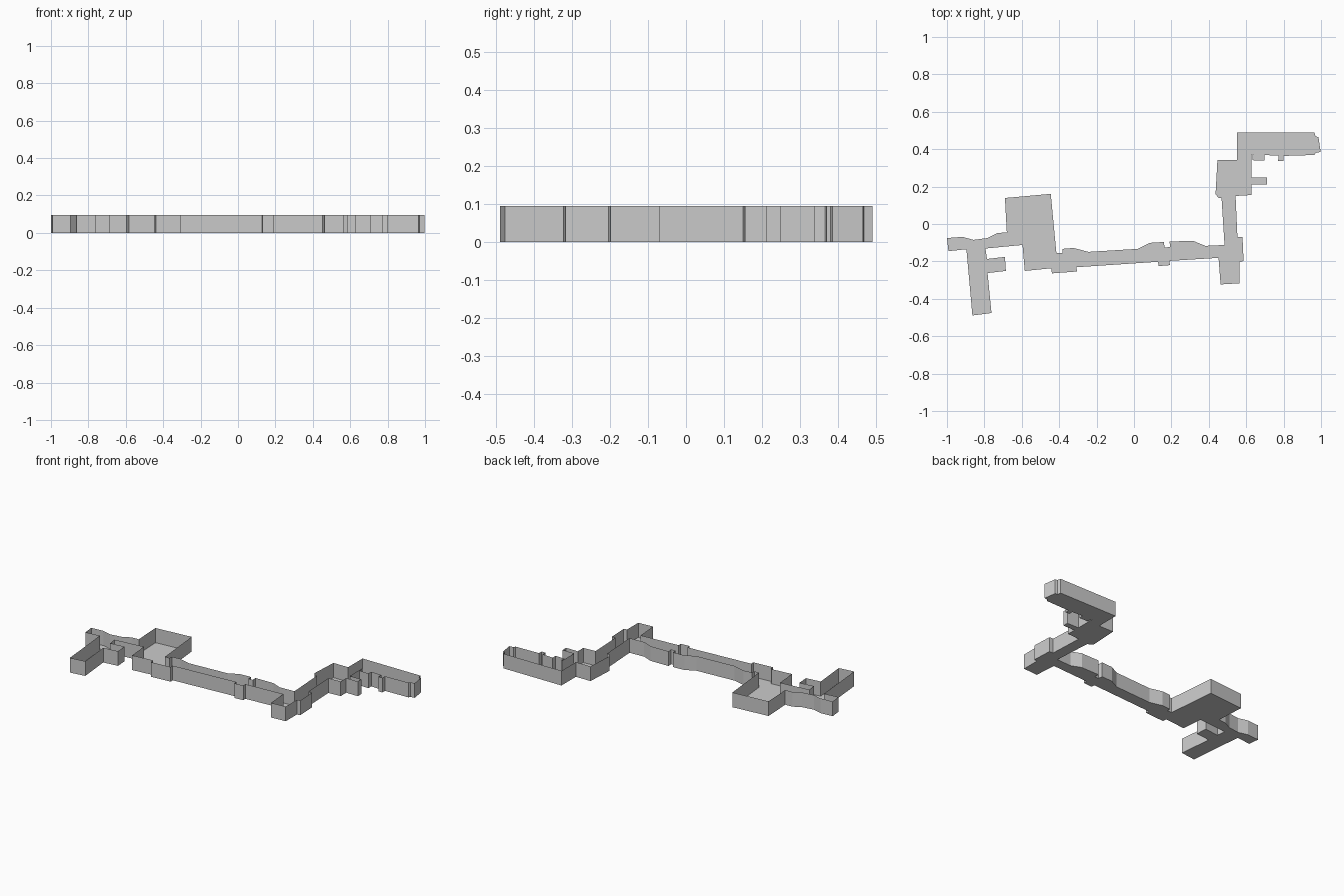
import bpy
from mathutils import Vector

if "Cube" in bpy.data.objects:
    bpy.data.objects.remove(bpy.data.objects["Cube"])

HEIGHT = 0.095
Y_SHIFT = -0.005


def bump(x1, y1, x2, y2, depth):
    """Rectangular alcove (depth > 0) or pier (depth < 0) on a wall run."""
    a, b = Vector((x1, y1)), Vector((x2, y2))
    d = (b - a).normalized()
    out = Vector((-d.y, d.x)) * depth
    return [tuple(p) for p in (a, a + out, b + out, b)]


def mesh_object(name, verts, faces):
    mesh = bpy.data.meshes.new(name)
    mesh.from_pydata(verts, [], faces)
    mesh.update()
    obj = bpy.data.objects.new(name, mesh)
    bpy.context.collection.objects.link(obj)
    return obj


# The plan outline runs clockwise, section by section
west_passage = [(-1, -.07), (-.917, -.064), (-.858, -.08), (-.783, -.07), (-.73, -.043)]
hall = [(-.68, -.04), (-.69, .144), (-.445, .166), (-.415, -.15)]
corridor_north = (
    [(-.382, -.15), (-.382, -.128), (-.324, -.123), (-.243, -.144), (.019, -.128), (.083, -.096)]
    + bump(.16, -.091, .19, -.088, -.03)
    + [(.318, -.086), (.382, -.112), (.484, -.107)])
north_rooms = [(.468, .145), (.452, .145), (.436, .164), (.446, .347), (.55, .347), (.55, .495)]
east_room = (
    [(.965, .495), (.97, .473), (.986, .47), (.998, .39), (.97, .385), (.965, .374)]
    + bump(.8, .369, .772, .37, .027)
    + bump(.698, .374, .635, .376, .03)
    + [(.628, .378)]
    + bump(.628, .253, .628, .217, .083)
    + [(.628, .16), (.543, .155), (.553, -.064)])
south_room = [(.58, -.064), (.586, -.193), (.564, -.198), (.564, -.312), (.463, -.318), (.452, -.176)]
corridor_south = (
    bump(.19, -.192, .129, -.197, .023)
    + bump(-.307, -.226, -.441, -.236, .023))
hall_annex = [(-.446, -.232), (-.584, -.246), (-.596, -.107), (-.794, -.126)]
southwest_leg = [(-.786, -.182), (-.69, -.171), (-.685, -.246), (-.783, -.257),
                 (-.762, -.471), (-.864, -.484), (-.896, -.13), (-.992, -.14)]

outline = (west_passage + hall + corridor_north + north_rooms + east_room
           + south_room + corridor_south + hall_annex + southwest_leg)
n = len(outline)
low = [(x, y + Y_SHIFT, 0) for x, y in outline]
high = [(x, y + Y_SHIFT, HEIGHT) for x, y in outline]

# Floor slab, and thin walls with an open top
mesh_object("floor", low, [range(n)])
mesh_object("walls", low + high,
            [(i, n + i, n + (i + 1) % n, (i + 1) % n) for i in range(n)])
